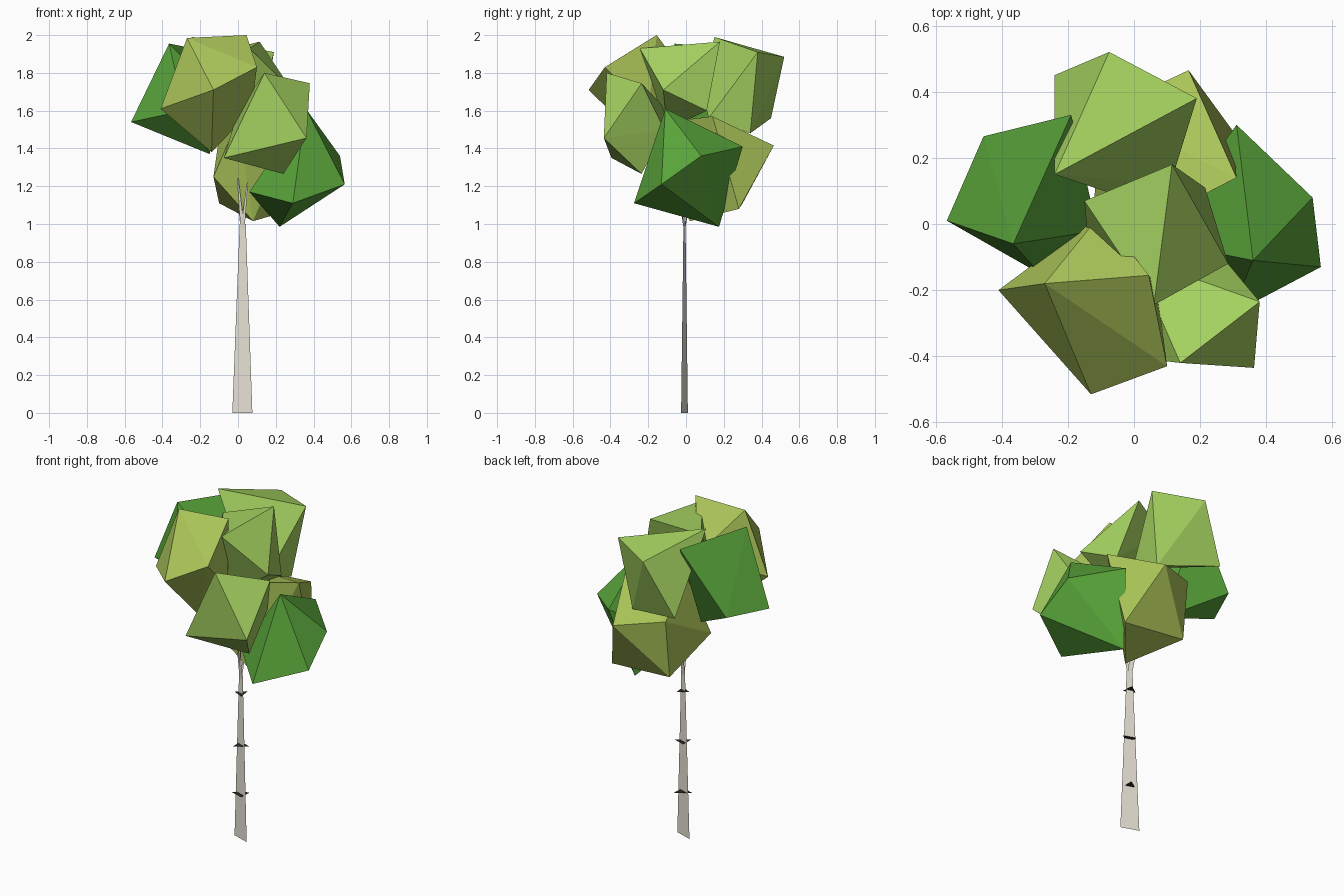
import bpy, bmesh
from mathutils import Vector

if "Cube" in bpy.data.objects:
    bpy.data.objects.remove(bpy.data.objects["Cube"])


def material(name, r, g, b):
    m = bpy.data.materials.new(name)
    m.diffuse_color = (r, g, b, 1)
    m.use_nodes = True
    m.node_tree.nodes["Principled BSDF"].inputs["Base Color"].default_value = m.diffuse_color
    return m


BARK = material("pale_bark", 0.80, 0.76, 0.66)
DARK = material("dark_bark", 0.025, 0.02, 0.018)
GREEN = material("leaf_green", 0.10, 0.37, 0.042)
LIME = material("leaf_lime", 0.37, 0.63, 0.115)
OLIVE = material("leaf_olive", 0.41, 0.56, 0.10)


def finish(bm, name, mat):
    me = bpy.data.meshes.new(name)
    bm.to_mesh(me)
    bm.free()
    me.materials.append(mat)
    ob = bpy.data.objects.new(name, me)
    bpy.context.collection.objects.link(ob)
    return ob


def clump(name, mat, corners):
    """Faceted leaf clump: the hull round its few corner points."""
    bm = bmesh.new()
    for p in corners:
        bm.verts.new(p)
    bmesh.ops.convex_hull(bm, input=bm.verts)
    bmesh.ops.delete(bm, geom=[v for v in bm.verts if not v.link_faces], context='VERTS')
    bmesh.ops.recalc_face_normals(bm, faces=bm.faces)
    return finish(bm, name, mat)


def card(bm, start, end, side, w0, w1):
    """Flat tapered strip from start to end."""
    a, b, s = Vector(start), Vector(end), Vector(side).normalized()
    bm.faces.new([bm.verts.new(p) for p in
                  (a - s * w0 / 2, a + s * w0 / 2, b + s * w1 / 2, b - s * w1 / 2)])


# Trunk: one flat tapered card, turned slightly
FLAT = (0.95, -0.32, 0)
bm = bmesh.new()
card(bm, (0.023, -0.008, 0), (0.025, -0.008, 1.0), FLAT, 0.112, 0.034)
finish(bm, "trunk", BARK)

# Branches: slim cards fanning up into the crown
bm = bmesh.new()
for tip in ((0.0, -0.02, 1.24), (0.04, 0.03, 1.22), (-0.01, 0.04, 1.25),
            (0.05, -0.05, 1.22)):
    card(bm, (0.024, -0.008, 0.97), tip, FLAT, 0.022, 0.006)
finish(bm, "branches", BARK)

# Bark marks: level dark triangles that cut through the trunk
along, out = Vector((0.82, 0.57, 0)), Vector((0.57, -0.82, 0))
bm = bmesh.new()
for z, half, way in ((0.88, 0.036, 1), (0.57, 0.046, -1), (0.27, 0.05, 1)):
    c = Vector((0.026, -0.008, z))
    bm.faces.new([bm.verts.new(p) for p in
                  (c - along * half - out * 0.025 * way,
                   c + along * half - out * 0.025 * way,
                   c + out * 0.04 * way)])
finish(bm, "bark_marks", DARK)

# Leaf clumps
clump("leaf_clump_left", GREEN, [
    (-.566, .01, 1.54), (-.365, -.06, 1.955), (-.285, -.15, 1.60),
    (-.19, .33, 1.92), (-.455, .265, 1.55), (-.15, .07, 1.37), (-.11, -.02, 1.70)])
clump("leaf_clump_right", GREEN, [
    (.31, .30, 1.41), (.54, .08, 1.36), (.565, -.13, 1.21), (.29, -.275, 1.11),
    (.22, .175, .985), (.36, -.11, 1.61), (.06, -.05, 1.17)])
clump("leaf_clump_top_front", OLIVE, [
    (-.41, -.20, 1.61), (-.27, -.18, 1.985), (-.13, -.515, 1.71), (.10, -.43, 1.83),
    (.045, -.155, 2.0), (-.14, -.18, 1.38), (.07, -.2, 1.6), (-.10, .03, 1.75)])
clump("leaf_clump_front", LIME, [
    (.14, -.42, 1.80), (.38, -.235, 1.745), (.363, -.435, 1.455), (-.075, -.395, 1.35),
    (.24, -.235, 1.265), (.28, -.115, 1.50), (.0, -.10, 1.60)])
clump("leaf_clump_top_back", LIME, [
    (-.24, .15, 1.99), (.19, .38, 1.91), (-.075, .52, 1.885), (-.24, .45, 1.56),
    (.12, .34, 1.48), (-.06, .09, 1.68), (.11, .12, 1.56)])
clump("leaf_clump_top_centre", LIME, [
    (.115, .18, 1.965), (.06, -.245, 1.93), (.285, -.12, 1.71), (.215, .11, 1.60),
    (-.15, .07, 1.90), (.0, -.1, 1.5), (-.14, -.05, 1.70)])
clump("leaf_clump_low_back", OLIVE, [
    (.165, .465, 1.415), (.30, .28, 1.08), (-.13, -.055, 1.25), (.08, .02, 1.015),
    (-.10, .30, 1.11), (-.10, .34, 1.46), (.31, .14, 1.57), (.0, -.02, 1.55)])
